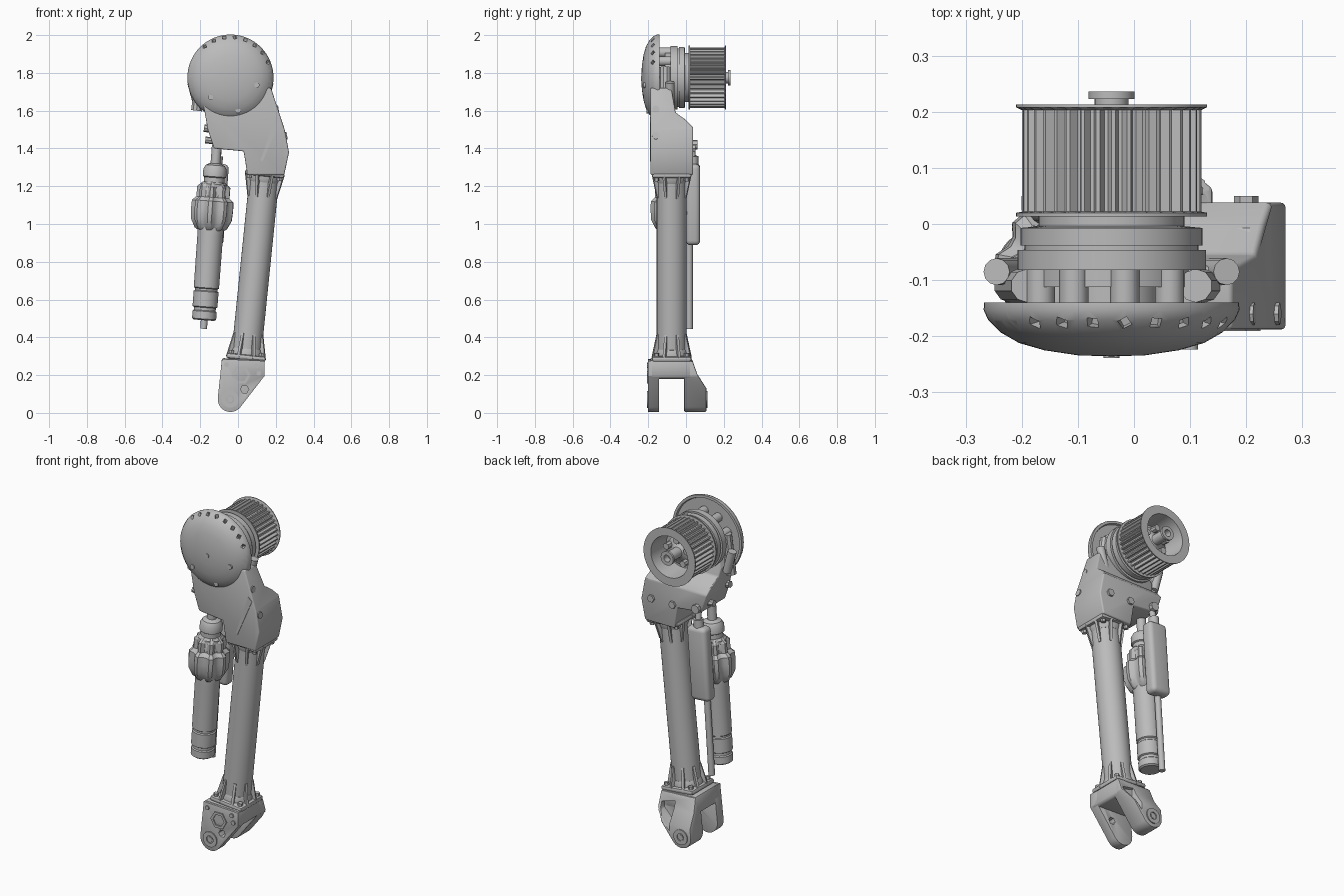
import bpy, bmesh
from math import pi, cos, sin, radians
from mathutils import Vector, Matrix

if "Cube" in bpy.data.objects:
    bpy.data.objects.remove(bpy.data.objects["Cube"])

GREY = bpy.data.materials.new("machined grey")
GREY.use_nodes = True
GREY.diffuse_color = (0.5, 0.5, 0.5, 1)
GREY.node_tree.nodes["Principled BSDF"].inputs["Base Color"].default_value = (0.5, 0.5, 0.5, 1)
parts = []


def finish(name, bm, matrix=Matrix()):
    bmesh.ops.remove_doubles(bm, verts=bm.verts, dist=1e-5)
    bm.transform(matrix)
    bmesh.ops.recalc_face_normals(bm, faces=bm.faces)
    mesh = bpy.data.meshes.new(name)
    bm.to_mesh(mesh)
    bm.free()
    mesh.materials.append(GREY)
    ob = bpy.data.objects.new(name, mesh)
    bpy.context.collection.objects.link(ob)
    parts.append(ob)
    return ob


def frame(origin, direction):
    quat = Vector(direction).to_track_quat('Z', 'Y')
    return Matrix.Translation(origin) @ quat.to_matrix().to_4x4()


def lathe(name, profile, origin, direction, sides=40, tooth=0, band=(0, 0)):
    """Revolve (radius, height) points; radii inside band get teeth."""
    bm = bmesh.new()
    rings = []
    for r, h in profile:
        ring = []
        for i in range(sides):
            a = 2 * pi * i / sides
            rr = r - tooth if band[0] < r < band[1] and (i // 2) % 2 else r
            ring.append(bm.verts.new((rr * cos(a), rr * sin(a), h)))
        rings.append(ring)
    for a, b in zip(rings, rings[1:]):
        for i in range(sides):
            j = (i + 1) % sides
            bm.faces.new((a[i], a[j], b[j], b[i]))
    bmesh.ops.dissolve_degenerate(bm, dist=1e-6, edges=bm.edges)
    return finish(name, bm, frame(origin, direction))


def rod(name, start, end, r, r2=None, sides=32):
    d = Vector(end) - Vector(start)
    r2 = r if r2 is None else r2
    return lathe(name, [(0, 0), (r, 0), (r2, d.length), (0, d.length)], start, d, sides)


def prism(name, pts, w0, w1, matrix=Matrix()):
    """Outline in x/z, extruded along y from w0 to w1."""
    bm = bmesh.new()
    face = bm.faces.new([bm.verts.new((u, w0, v)) for u, v in pts])
    ext = bmesh.ops.extrude_face_region(bm, geom=[face])
    moved = [v for v in ext["geom"] if isinstance(v, bmesh.types.BMVert)]
    bmesh.ops.translate(bm, verts=moved, vec=(0, w1 - w0, 0))
    return finish(name, bm, matrix)


def apply(ob, mod):
    bpy.context.view_layer.objects.active = ob
    bpy.ops.object.modifier_apply(modifier=mod.name)


def boolean(ob, cutter, operation):
    mod = ob.modifiers.new("cut", 'BOOLEAN')
    mod.operation, mod.object, mod.solver = operation, cutter, 'EXACT'
    apply(ob, mod)
    parts.remove(cutter)
    bpy.data.objects.remove(cutter)


def bevel(ob, width, segments=3):
    mod = ob.modifiers.new("bevel", 'BEVEL')
    mod.width, mod.segments, mod.limit_method = width, segments, 'ANGLE'
    mod.angle_limit = radians(35)
    apply(ob, mod)


def arc(cx, cz, r, a0, a1, n=14):
    return [(cx + r * cos(radians(a0 + (a1 - a0) * i / n)),
             cz + r * sin(radians(a0 + (a1 - a0) * i / n))) for i in range(n + 1)]


SIDE = Matrix.Rotation(pi / 2, 4, 'Z')      # turns an x/z outline into a y/z outline
CX, CZ = -0.04, 1.775                       # hub axis
BACK = (0, 1, 0)

# Domed front cover with shallow slots along its rim
cover = lathe("front_cover", [(0, 0), (.06, .002), (.12, .011), (.165, .024), (.198, .043),
              (.22, .065), (.228, .083), (.227, .096), (.212, .096), (.208, .085), (0, .085)],
              (CX, -.236, CZ), BACK, 64)
for i in range(16):
    a = radians(-25 + i * 230 / 15)
    slot = rod("slot", (CX + .19 * cos(a), -.17, CZ + .19 * sin(a)),
               (CX + .25 * cos(a + .05), -.185, CZ + .25 * sin(a + .05)), .013, sides=4)
    boolean(cover, slot, 'DIFFERENCE')
for x, z, y in ((CX, 1.77, -.239), (.1, 1.735, -.224), (-.145, 1.67, -.224), (.0, 1.6, -.208)):
    rod("cover_screw", (x, y, z), (x, -.18, z), .014, sides=12)

# Hub stack and spacers behind the cover
rod("hub_core", (CX, -.16, CZ), (CX, -.05, CZ), .085)
lathe("hub_rings", [(0, 0), (.14, 0), (.14, .03), (.168, .03), (.168, .066), (.155, .066),
      (.155, .074), (.162, .074), (.162, .105), (.13, .108), (.13, .125), (0, .125)],
      (CX, -.112, CZ), BACK, 56)
for i in range(9):
    a = 2 * pi * i / 9
    x, z = CX + .135 * cos(a), CZ + .135 * sin(a)
    rod("hub_spacer", (x, -.155, z), (x, -.08, z), .026, sides=12)

# Toothed drum, open at the back, with bolted hub
lathe("toothed_drum", [(0, .0), (.17, 0), (.17, .007), (.16, .009), (.16, .19), (.17, .195),
      (.17, .2), (.122, .2), (.112, .07), (0, .07)], (CX, .013, CZ), BACK, 144, .016, (.155, .165))
lathe("drum_hub", [(0, 0), (.085, 0), (.085, .03), (.045, .045), (.03, .06), (.03, .145),
      (.041, .145), (.041, .158), (.02, .158), (.02, .12), (0, .12)], (CX, .078, CZ), BACK)
for i in range(5):
    a = 2 * pi * i / 5 + .3
    x, z = CX + .07 * cos(a), CZ + .07 * sin(a)
    rod("hub_bolt", (x, .08, z), (x, .15, z), .019, sides=8)

# Upper housing: front outline trimmed by its side outline
housing = prism("upper_housing", [(-.185, 1.64), (-.16, 1.5), (-.127, 1.40), (.03, 1.385),
                (.05, 1.26), (.245, 1.26), (.27, 1.38), (.247, 1.5), (.175, 1.72), (-.15, 1.72)],
                -.188, .038)
trim = prism("trim", [(-.25, 1.2), (.1, 1.2), (.038, 1.51), (.0, 1.55), (-.055, 1.59),
             (-.085, 1.76), (-.25, 1.76)], -.5, .5, SIDE)
boolean(housing, trim, 'INTERSECT')
bevel(housing, .015)
prism("housing_ridge", [(.20, 1.57), (.225, 1.55), (.13, 1.33), (.12, 1.34)], -.191, -.17)
for x, z in ((-.155, 1.5), (.235, 1.46), (.19, 1.6)):
    s = 1 if x > 0 else -1
    rod("side_bolt", (x - .03 * s, -.16, z), (x + .025 * s, -.16, z + .008), .02, sides=8)
    rod("side_bolt_rear", (x - .03 * s, -.02, z - .06), (x + .018 * s, -.02, z - .055), .018, sides=8)
for s in (-1, 1):
    x = CX + .2 * s
    rod("housing_lug", (x - .03 * s, -.085, 1.62), (x + .005 * s, -.085, 1.75), .024, sides=12)
    rod("lug_brace", (x - .02 * s, -.11, 1.6), (x - .05 * s, -.11, 1.83), .03, sides=10)
for x in (.06, .2):
    rod("rear_bolt", (x, .02, 1.4), (x, .05, 1.4), .022, sides=6)

# Leaning main tube with flanges and gusset ribs at both ends
TOP, BOTTOM = Vector((.145, -.076, 1.30)), Vector((.04, -.076, .27))
axis = TOP - BOTTOM
rod("main_tube", BOTTOM, TOP, .079, sides=48)
for name, base, d in (("upper", TOP - axis.normalized() * .03, -axis), ("lower", BOTTOM + axis.normalized() * .02, axis)):
    m = frame(base, d)
    lathe(name + "_collar", [(0, 0), (.088, 0), (.088, .03), (.08, .05), (0, .05)], base, d)
    for i in range(8):
        turn = m @ Matrix.Rotation(pi / 4 * i + pi / 8, 4, 'Z')
        prism(name + "_rib", [(.06, 0), (.112, 0), (.108, .02), (.083, .13), (.06, .13)],
              -.007, .007, turn)
    flange = prism(name + "_flange", [(-.105, -.01), (.105, -.01), (.105, .018), (-.105, .018)],
                   -.105, .105, m)
    bevel(flange, .012, 2)
    for sx in (-1, 1):
        for sy in (-1, 1):
            p = m @ Vector((.08 * sx, .08 * sy, .01))
            rod(name + "_flange_bolt", p, p + d.normalized() * .025, .014, sides=6)

# Forked foot
outline = [(-.085, .285), (-.107, .08)] + arc(-.04, .072, .067, 190, 322) + [(.14, .195), (.14, .275)]
bevel(prism("foot_block", [(-.085, .29), (-.095, .19), (.13, .18), (.14, .195), (.14, .28)], -.19, .03), .01, 2)
front = prism("front_prong", outline, -.2, -.142)
boolean(front, rod("hole", (.035, -.3, .125), (.035, 0, .125), .022, sides=6), 'DIFFERENCE')
bevel(front, .008, 2)
rear = prism("rear_prong", outline, -.01, .15)
boolean(rear, prism("trim", [(-.1, -.1), (.108, -.1), (.108, .13), (.06, .205), (.03, .29), (-.1, .3)],
                    -.4, .4, SIDE), 'INTERSECT')
boolean(rear, prism("pocket", [(.04, .24), (.12, .22), (.12, .18), (.035, .09)], .03, .3), 'DIFFERENCE')
bevel(rear, .008, 2)
for y, s in ((-.2, -1), (.108, 1)):
    lathe("pivot_boss", [(.022, -.01), (.045, -.01), (.045, .006), (.022, .006), (.022, -.004), (0, -.004)],
          (-.042, y, .072), (0, s, 0), 24)
    rod("pivot_nut", (-.042, y - .01 * s, .072), (-.042, y + .003 * s, .072), .016, sides=6)
lathe("hex_boss", [(0, -.01), (.052, -.01), (.052, .006), (.036, .006), (.036, 0), (0, 0)],
      (.015, -.2, .2), (0, -1, 0), 6)
for x, z in ((-.06, .255), (.1, .25), (.11, .21)):
    rod("foot_bolt", (x, -.207, z), (x, -.17, z), .013, sides=8)

# Damper strut hanging from the housing
HEAD, TAIL = Vector((-.112, -.076, 1.42)), Vector((-.18, -.076, .49))
down = TAIL - HEAD
lathe("damper", [(0, 0), (.026, 0), (.026, .10), (.05, .11), (.062, .13), (.062, .17), (.054, .175),
      (.054, .2), (.07, .21), (.07, .26), (.06, .27), (.06, .3), (.07, .44), (.068, .48), (.067, .76),
      (.06, .765), (.06, .775), (.066, .78), (.066, .86), (.058, .865), (.058, .88), (.064, .885),
      (.064, .925), (.055, .932), (0, .932)], HEAD, down)
lathe("damper_clamp", [(.06, .2), (.088, .225), (.088, .28), (.11, .30), (.112, .345), (.108, .40),
      (.085, .445), (.06, .46)], HEAD, down, 32, .017, (.08, .2))

# Reservoir box behind the damper, with its pipes
lean = Matrix.Translation((-.125, .037, 1.105)) @ Matrix.Rotation(radians(4), 4, 'Y')
box = prism("reservoir", [(-.062, -.215), (.062, -.215), (.062, .215), (-.062, .215)], -.038, .038, lean)
bevel(box, .025, 4)
rod("reservoir_bridge", (-.135, -.05, 1.06), (-.135, .02, 1.06), .06, sides=12)
rod("reservoir_pipe", (-.15, .018, .92), (-.182, .018, .445), .018, sides=20)
rod("feed_neck", (-.112, .037, 1.3), (-.107, .037, 1.36), .028, sides=16)
rod("feed_pipe", (-.107, .037, 1.35), (-.1, .02, 1.45), .017, sides=16)
rod("feed_fitting", (-.1, .0, 1.42), (-.1, .06, 1.42), .026, sides=8)

# Smooth shading with sharp edges kept
bpy.ops.object.select_all(action='DESELECT')
for ob in parts:
    ob.select_set(True)
bpy.context.view_layer.objects.active = parts[0]
bpy.ops.object.shade_smooth_by_angle(angle=radians(32))
